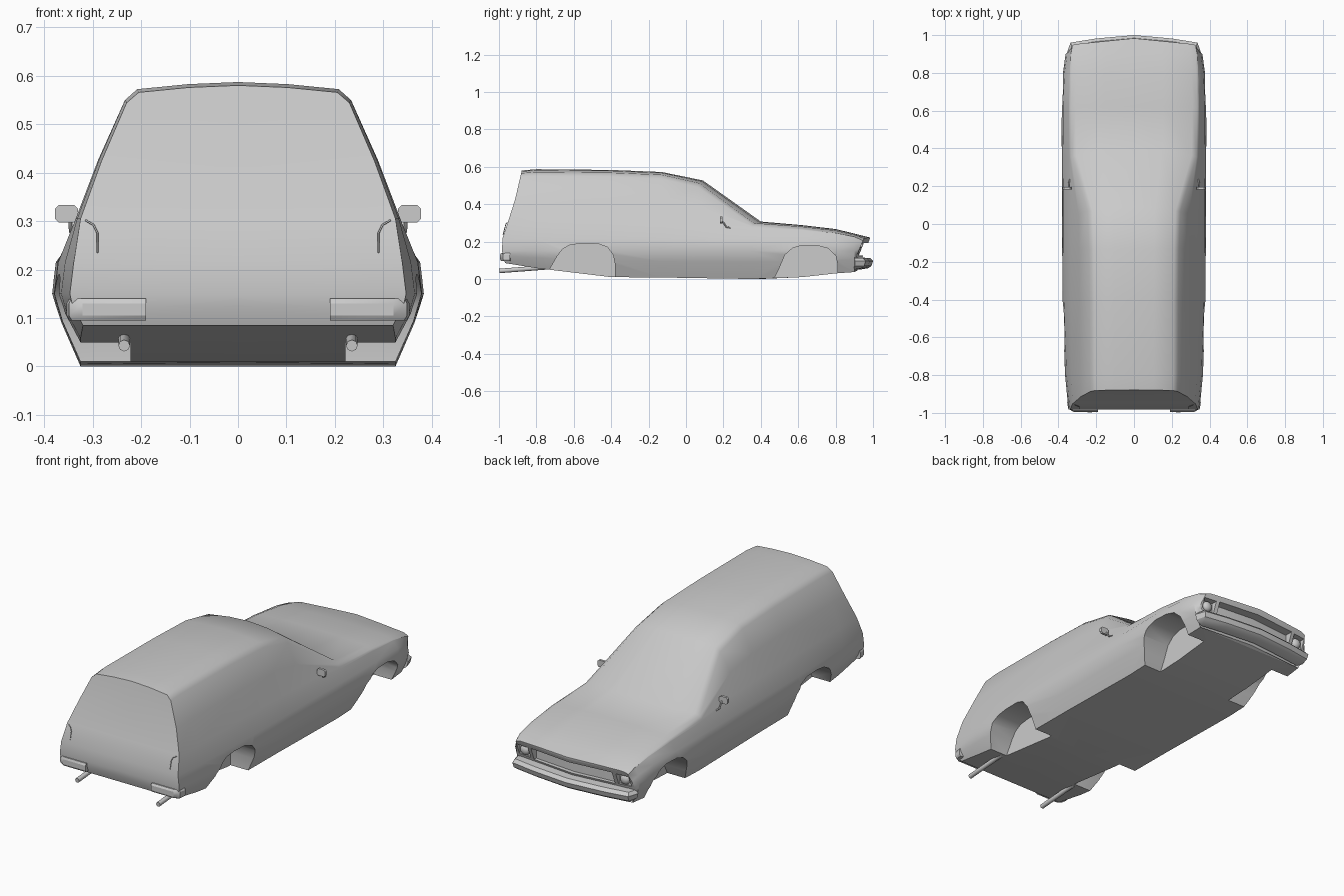
import bpy, bmesh, math
from mathutils import Vector

cube = bpy.data.objects.get("Cube")
if cube:
    bpy.data.objects.remove(cube)

grey = bpy.data.materials.new("body grey")
grey.use_nodes = True
grey.diffuse_color = (0.6, 0.6, 0.6, 1)
grey.node_tree.nodes["Principled BSDF"].inputs["Base Color"].default_value = (0.6, 0.6, 0.6, 1)


def finish(bm, name, angle=40):
    """Turn a bmesh into a shaded object."""
    bmesh.ops.remove_doubles(bm, verts=bm.verts, dist=1e-5)
    bmesh.ops.recalc_face_normals(bm, faces=bm.faces)
    mesh = bpy.data.meshes.new(name)
    bm.to_mesh(mesh)
    bm.free()
    ob = bpy.data.objects.new(name, mesh)
    bpy.context.collection.objects.link(ob)
    mesh.materials.append(grey)
    smooth(ob, angle)
    return ob


def select(ob):
    bpy.ops.object.select_all(action='DESELECT')
    ob.select_set(True)
    bpy.context.view_layer.objects.active = ob


def smooth(ob, angle):
    select(ob)
    bpy.ops.object.shade_smooth_by_angle(angle=math.radians(angle))


def prism(name, pts, axis, lo, hi):
    """Extrude a flat outline along the x, y or z axis."""
    bm = bmesh.new()
    rings = []
    for h in (lo, hi):
        ring = []
        for a, b in pts:
            co = [a, b]
            co.insert(axis, h)
            ring.append(bm.verts.new(co))
        rings.append(ring)
        bm.faces.new(ring)
    for i in range(len(pts)):
        j = (i + 1) % len(pts)
        bm.faces.new((rings[0][i], rings[0][j], rings[1][j], rings[1][i]))
    return finish(bm, name)


def sweep(name, path, profile):
    """Carry an (outward, z) profile along a plan path."""
    bm = bmesh.new()
    rings = []
    for i, p in enumerate(path):
        a, b = Vector(path[max(i - 1, 0)]), Vector(path[min(i + 1, len(path) - 1)])
        t = (b - a).normalized()
        n = Vector((-t.y, t.x))
        rings.append([bm.verts.new((p[0] + n.x * o, p[1] + n.y * o, z)) for o, z in profile])
    for r, s in zip(rings, rings[1:]):
        for i in range(len(profile)):
            j = (i + 1) % len(profile)
            bm.faces.new((r[i], r[j], s[j], s[i]))
    bm.faces.new(rings[0])
    bm.faces.new(rings[-1])
    return finish(bm, name, 30)


def tube(name, points, radius):
    curve = bpy.data.curves.new(name, 'CURVE')
    curve.dimensions = '3D'
    curve.bevel_depth = radius
    curve.bevel_resolution = 2
    curve.use_fill_caps = True
    line = curve.splines.new('POLY')
    line.points.add(len(points) - 1)
    for q, p in zip(line.points, points):
        q.co = (*p, 1)
    curve.materials.append(grey)
    ob = bpy.data.objects.new(name, curve)
    bpy.context.collection.objects.link(ob)
    return ob


# End shapes: sloping tailgate and pointed nose
TAIL = [(0.08, -0.965), (0.13, -0.983), (0.22, -0.982), (0.299, -0.962), (0.312, -0.94), (0.58, -0.878)]


def tail_y(x, z):
    for (z0, y0), (z1, y1) in zip(TAIL, TAIL[1:]):
        if z <= z1:
            return y0 + (y1 - y0) * max(0, (z - z0) / (z1 - z0))
    return TAIL[-1][1]


def nose_y(x, z):
    return 0.983 - 0.1 * abs(x) - 0.4 * max(0, 0.215 - z)


# Body stations: y, floor z, floor x, widest x, belt x, belt z, roof x, edge drop, top z
STATIONS = [
    (tail_y, .085, .32, .347, .325, .305, .205, .036, .58),
    (-.8, .058, .325, .365, .332, .305, .208, .037, .587),
    (-.4, .01, .325, .379, .335, .305, .21, .037, .583),
    (-.13, .008, .325, .38, .335, .30, .213, .037, .572),
    (.09, .005, .325, .38, .335, .295, .22, .037, .527),
    (.40, 0, .325, .382, .343, .265, .305, .02, .307),
    (.62, .01, .325, .384, .345, .258, .31, .02, .288),
    (.80, .03, .325, .376, .34, .245, .305, .02, .267),
    (.90, .037, .32, .362, .335, .225, .30, .016, .243),
    (nose_y, .045, .31, .343, .325, .20, .295, .012, .222)]


def section(y, zb, xb, w, bx, bz, rx, d, zt):
    zm = min(.15, bz - .07)
    pts = [(0, zb), (xb, zb), (xb + .6 * (w - xb) + .005, zb + .6 * (zm - zb)), (w, zm),
           (w - .008, min(.215, bz - .035)), (bx, bz),
           ((bx + rx + .025) / 2 + .004, (bz + zt - d) / 2),
           (rx + .025, zt - d), (rx, zt - .4 * d), (rx / 2, zt - .12 * d), (0, zt)]
    place = y if callable(y) else lambda x, z: y - (.4 * x * x if .05 < y < .5 else 0)
    return [Vector((x, place(x, z), z)) for x, z in pts]


bm = bmesh.new()


def face(pts, side):
    co = []
    for p in pts:
        q = Vector((p.x * side, p.y, p.z))
        if q not in co:
            co.append(q)
    if len(co) > 2:
        bm.faces.new([bm.verts.new(c) for c in co])


loops = [section(*s) for s in STATIONS]
for side in (1, -1):
    for r, s in zip(loops, loops[1:]):
        for i in range(len(r) - 1):
            face((r[i], r[i + 1], s[i + 1], s[i]), side)
    for r, place in ((loops[0], tail_y), (loops[-1], nose_y)):
        mid = [Vector((0, place(0, p.z), p.z)) for p in r]
        for i in range(len(r) - 1):
            face((r[i], r[i + 1], mid[i + 1], mid[i]), side)
body = finish(bm, "body")

# Wheel wells, grille and lamp recesses
rear_arch = [(-.73, -.05), (-.73, .05), (-.69, .12), (-.66, .16), (-.62, .182), (-.56, .19), (-.47, .188),
             (-.42, .17), (-.39, .13), (-.38, .08), (-.38, -.05)]
front_arch = [(.47, -.05), (.47, 0), (.5, .06), (.53, .13), (.57, .165), (.62, .18), (.7, .18), (.76, .163),
              (.8, .125), (.81, .08), (.81, -.05)]
cutters = [prism("grille_recess", [(-.235, .905), (0, .925), (.235, .905), (.235, 1.05), (-.235, 1.05)],
                 2, .125, .193)]
for s in (1, -1):
    for arch in (rear_arch, front_arch):
        cutters.append(prism("wheel_well", arch, 0, *sorted((s * .222, s * .5))))
    x0, x1 = sorted((s * .255, s * .325))
    cutters.append(prism("lamp_recess", [(x0, .13), (x1, .13), (x1, .19), (x0, .19)], 1, .912, 1.05))
for c in cutters:
    c.hide_render = True
    mod = body.modifiers.new("cut", 'BOOLEAN')
    mod.operation = 'DIFFERENCE'
    mod.solver = 'EXACT'
    mod.object = c
    select(body)
    bpy.ops.object.modifier_apply(modifier=mod.name)
    bpy.data.objects.remove(c)
smooth(body, 40)

# Front bumper
half = [(-.336, .90), (-.328, .942), (-.2, .962)]
sweep("front_bumper", half + [(0, .98)] + [(-x, y) for x, y in reversed(half)],
      [(-.05, .115), (.004, .112), (.02, .096), (.012, .07), (-.004, .058), (-.05, .05)])

for s, side in ((1, "left"), (-1, "right")):
    # Rear quarter bumper
    path = [(s * .19, -.982), (s * .32, -.982), (s * .338, -.972), (s * .342, -.94)]
    sweep(side + "_rear_bumper", path if s < 0 else path[::-1],
          [(-.02, .14), (.006, .14), (.012, .13), (.012, .105), (.006, .095), (-.02, .095)])
    # Exhaust pipe
    tube(side + "_exhaust", [(s * .235, -.998, .043), (s * .235, -.75, .062)], .012)
    # Headlamp
    bpy.ops.mesh.primitive_uv_sphere_add(segments=20, ring_count=10, radius=1, location=(s * .29, .916, .16))
    lamp = bpy.context.object
    lamp.name = side + "_headlamp"
    lamp.scale = (.027, .02, .027)
    lamp.data.materials.append(grey)
    smooth(lamp, 60)
    # Door mirror
    x0, x1 = .33, .378
    c = .008
    head = [(x0 + c, .297), (x1 - c, .297), (x1, .305), (x1, .325), (x1 - c, .333), (x0 + c, .333),
            (x0, .325), (x0, .305)]
    prism(side + "_mirror", [(s * x, z) for x, z in head], 1, .183, .196)
    tube(side + "_mirror_stalk", [(s * .344, .192, .31), (s * .346, .205, .295), (s * .345, .215, .278),
                                  (s * .34, .238, .274)], .004)
    # Tailgate edge seam
    tube(side + "_tailgate_seam", [(s * x, tail_y(x, z), z) for x, z in
                                   ((.29, .235), (.29, .275), (.298, .292), (.315, .302))], .002)
